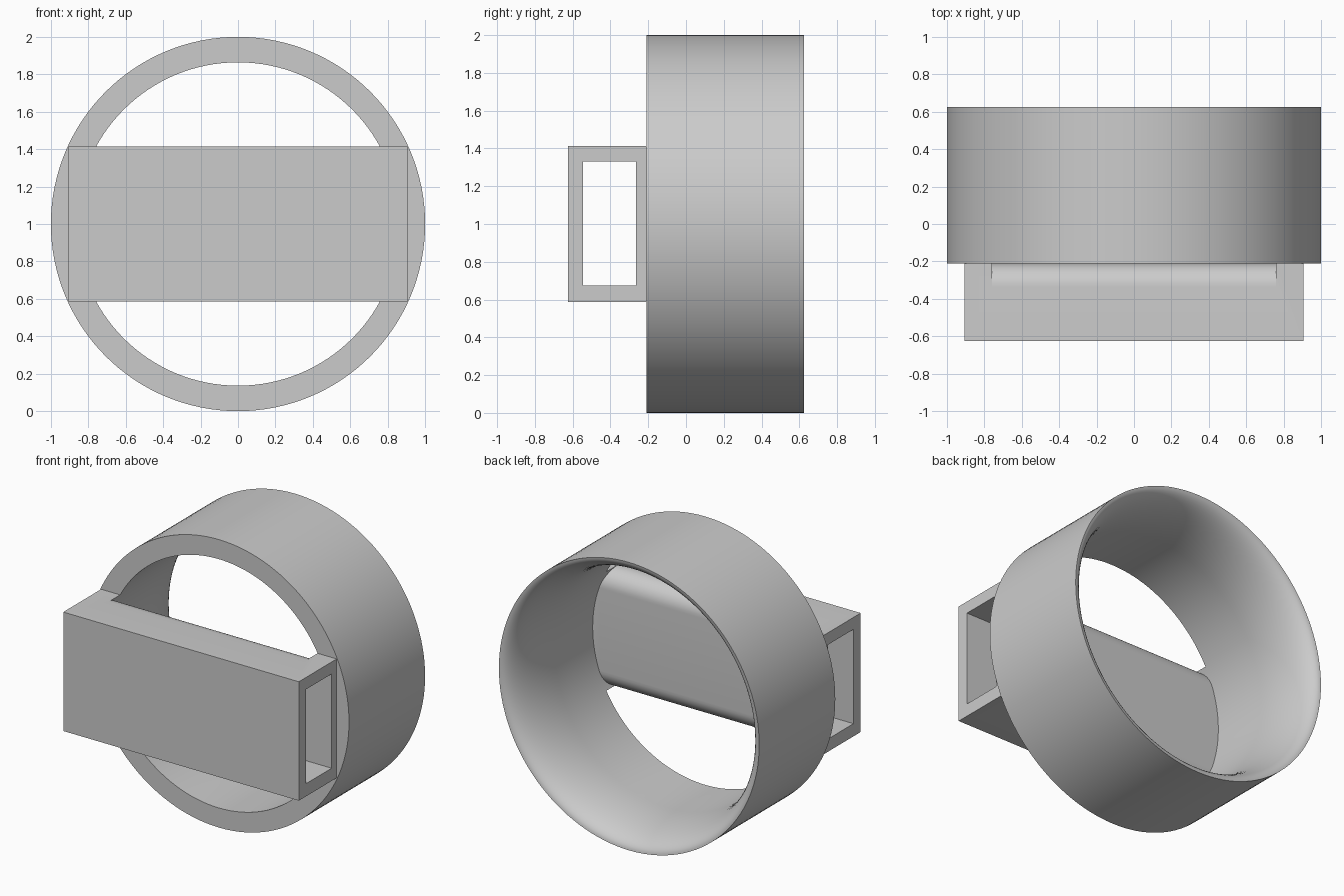
import bpy, bmesh, math
from mathutils import Matrix, Vector

cube = bpy.data.objects.get("Cube")
if cube:
    bpy.data.objects.remove(cube, do_unlink=True)

SEG = 128
R_OUT, R_IN = 1.0, 0.864
FRONT, JOIN, BACK = -0.625, -0.21, 0.625
HALF_W, HALF_H, FILLET = 0.905, 0.413, 0.125

grey = bpy.data.materials.new("light_grey")
grey.use_nodes = True
grey.diffuse_color = (0.6, 0.6, 0.6, 1)
grey.node_tree.nodes["Principled BSDF"].inputs["Base Color"].default_value = grey.diffuse_color


def add_object(name, bm):
    bmesh.ops.recalc_face_normals(bm, faces=bm.faces)
    mesh = bpy.data.meshes.new(name)
    bm.to_mesh(mesh)
    bm.free()
    mesh.materials.append(grey)
    obj = bpy.data.objects.new(name, mesh)
    bpy.context.collection.objects.link(obj)
    return obj


def bar(name, profile, half):
    """Extrude a (y, z) profile along x."""
    bm = bmesh.new()
    face = bm.faces.new([bm.verts.new((-half, y, 1 + z)) for y, z in profile])
    ext = bmesh.ops.extrude_face_region(bm, geom=[face])
    verts = [v for v in ext["geom"] if isinstance(v, bmesh.types.BMVert)]
    bmesh.ops.translate(bm, verts=verts, vec=(2 * half, 0, 0))
    return add_object(name, bm)


def boolean(obj, other, operation):
    mod = obj.modifiers.new("cut", "BOOLEAN")
    mod.operation, mod.solver, mod.object = operation, "EXACT", other
    select(obj)
    bpy.ops.object.modifier_apply(modifier=mod.name)
    bpy.data.objects.remove(other, do_unlink=True)


def select(obj):
    bpy.ops.object.select_all(action="DESELECT")
    obj.select_set(True)
    bpy.context.view_layer.objects.active = obj


def smooth(obj):
    select(obj)
    bpy.ops.object.shade_smooth_by_angle(angle=math.radians(30))


def rect(y0, y1, z0, z1):
    return [(y0, z0), (y1, z0), (y1, z1), (y0, z1)]


# Ring: straight bore that opens into an elliptical bell mouth at the back
flare = 0.42
profile = [(R_OUT, BACK), (R_OUT, JOIN), (R_IN, JOIN)]
for i in range(17):
    t = math.pi / 2 * i / 16
    profile.append((R_IN + (R_OUT - R_IN) * (1 - math.cos(t)),
                    BACK - flare + flare * math.sin(t)))
bm = bmesh.new()
verts = [bm.verts.new((r, y, 1)) for r, y in profile]
edges = [bm.edges.new(pair) for pair in zip(verts, verts[1:])]
bmesh.ops.spin(bm, geom=verts + edges, cent=(0, 0, 1), axis=(0, 1, 0),
               angle=2 * math.pi, steps=SEG, use_duplicate=False)
bmesh.ops.remove_doubles(bm, verts=bm.verts, dist=0.0001)
smooth(add_object("ring", bm))

# Crossbar: hollow box open at both ends
crossbar = bar("crossbar", rect(FRONT, JOIN, -HALF_H, HALF_H), HALF_W)
boolean(crossbar, bar("slot", rect(-0.545, -0.265, -0.325, 0.33), 1.2), "DIFFERENCE")

# Rounded back edges of the crossbar, only inside the bore
for side in (1, -1):
    cy, cz = JOIN - FILLET, HALF_H - FILLET
    arc = [(cy + FILLET * math.sin(a), cz + FILLET * math.cos(a))
           for a in (math.pi / 2 * i / 12 for i in range(13))]
    outline = arc + [(0, cz), (0, 0.6), (cy, 0.6)]
    cutter = bar("edge_cutter", [(y, side * z) for y, z in outline], 1.2)
    bm = bmesh.new()
    bmesh.ops.create_cone(bm, cap_ends=True, segments=SEG, radius1=R_IN, radius2=R_IN,
                          depth=2, matrix=Matrix.Translation(Vector((0, 0, 1)))
                          @ Matrix.Rotation(math.pi / 2, 4, "X"))
    boolean(cutter, add_object("bore", bm), "INTERSECT")
    boolean(crossbar, cutter, "DIFFERENCE")
smooth(crossbar)
